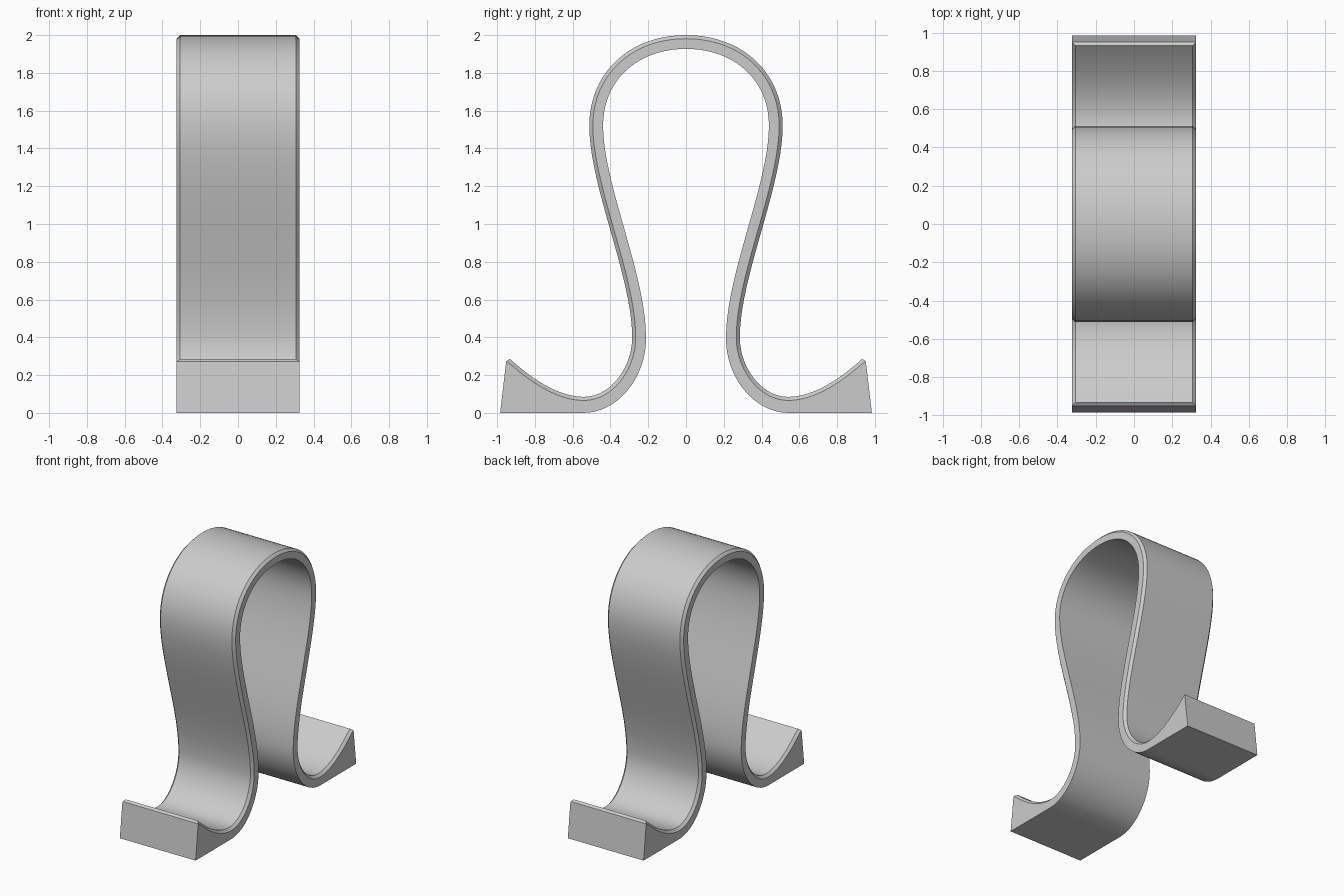
import bpy, bmesh
from mathutils import Vector as V
from mathutils.geometry import interpolate_bezier

if "Cube" in bpy.data.objects:
    bpy.data.objects.remove(bpy.data.objects["Cube"])

HALF_W, CHAMFER, THICK, STEPS = 0.325, 0.019, 0.073, 20

# Outer profile of one half in (y, z): crown, neck, foot curl, foot ramp
segments = [
    ((0, 2.0), (0.30, 2.0), (0.512, 1.80), (0.512, 1.52)),
    ((0.512, 1.52), (0.512, 1.20), (0.285, 0.72), (0.285, 0.40)),
    ((0.285, 0.40), (0.285, 0.24), (0.40, 0.085), (0.54, 0.085)),
    ((0.54, 0.085), (0.68, 0.085), (0.82, 0.185), (0.933, 0.286)),
]


def lerp(a, b, t):
    return a + (b - a) * t


# Each row holds the outer edge, the chamfer edge and the inner/underside edge
outer = []
for k, seg in enumerate(segments):
    pts = interpolate_bezier(*[V(p) for p in seg], STEPS + 1)
    outer += [(p.to_2d(), k, i / STEPS) for i, p in enumerate(pts)][(1 if k else 0):]

rows = []
last = len(outer) - 1
for i, (p, k, t) in enumerate(outer):
    d = (outer[min(i + 1, last)][0] - outer[max(i - 1, 0)][0]).normalized()
    n = V((d.y, -d.x))
    if i == 0:
        n = V((0, -1))
    edge = p + n * CHAMFER
    if k < 3:
        inner = p + n * (lerp(THICK, 0.085, t) if k == 2 else THICK)
    else:
        inner = V((lerp(0.54, 0.984, t), 0))
    if k == 2 and t == 1:
        edge, inner = p - V((0, CHAMFER)), V((0.54, 0))
    if i == last:
        edge = V((0.952, 0.273))
    rows.append((p, edge, inner))

# Mirror the half profile across y = 0
mirrored = [tuple(V((-q.x, q.y)) for q in r) for r in rows[:0:-1]]
rows = mirrored + rows

# Skin the six-cornered cross-section along the profile
bm = bmesh.new()
rings = []
for a, b, c in rows:
    section = [(HALF_W - CHAMFER, a), (HALF_W, b), (HALF_W, c),
               (-HALF_W, c), (-HALF_W, b), (-HALF_W + CHAMFER, a)]
    rings.append([bm.verts.new((x, q.x, q.y)) for x, q in section])
for r, s in zip(rings, rings[1:]):
    for j in range(6):
        m = (j + 1) % 6
        bm.faces.new((r[j], r[m], s[m], s[j]))

# Foot ends: bevelled tip and slanted end face
for v in (rings[0], rings[-1]):
    bm.faces.new((v[0], v[1], v[4], v[5]))
    bm.faces.new((v[1], v[2], v[3], v[4]))
bmesh.ops.recalc_face_normals(bm, faces=bm.faces)

mesh = bpy.data.meshes.new("headphone_stand")
bm.to_mesh(mesh)
bm.free()
stand = bpy.data.objects.new("headphone_stand", mesh)
bpy.context.collection.objects.link(stand)
bpy.context.view_layer.objects.active = stand
stand.select_set(True)
bpy.ops.object.shade_smooth_by_angle(angle=0.5)
